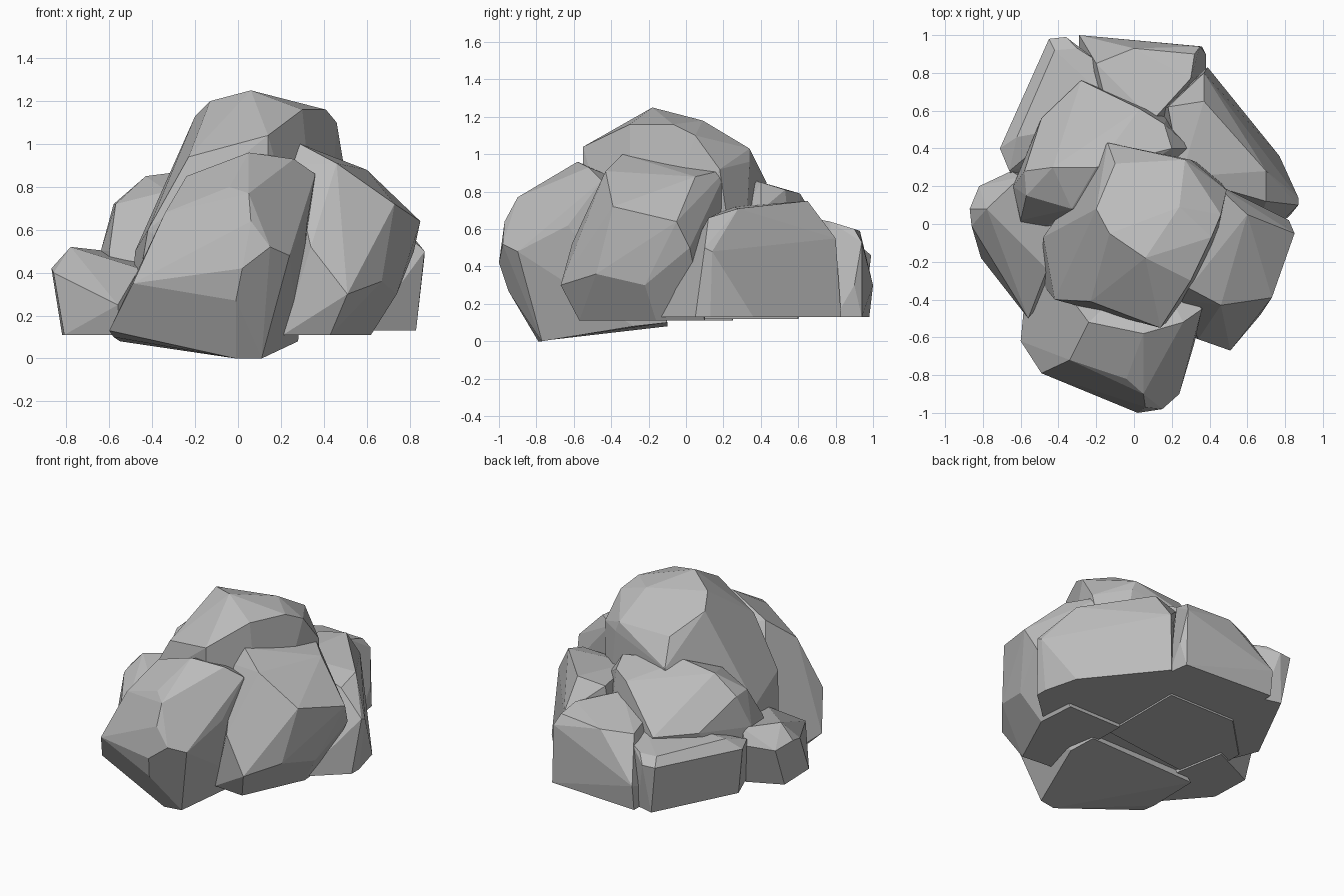
import bpy
import bmesh
import math

# Remove the default object only
default_object = bpy.data.objects.get("Cube")
if default_object:
    bpy.data.objects.remove(default_object, do_unlink=True)

# One plain stone colour for the whole pile
stone_grey = bpy.data.materials.new("stone_grey")
stone_grey.use_nodes = True
stone_colour = (.5, .5, .5, 1)
stone_grey.diffuse_color = stone_colour
stone_shader = stone_grey.node_tree.nodes["Principled BSDF"]
stone_shader.inputs["Base Color"].default_value = stone_colour
stone_shader.inputs["Roughness"].default_value = .9


def chiselled_rock(name, crown, waist, foot, ground):
    """Wrap a faceted convex boulder around its upper corners, its widest
    corners and a flat foot outline, then merge nearly flat facets."""
    corners = list(crown) + list(waist) + [(x, y, ground) for x, y in foot]
    bm = bmesh.new()
    for corner in corners:
        bm.verts.new(corner)
    hull = bmesh.ops.convex_hull(bm, input=bm.verts[:], use_existing_faces=False)
    spare = set(hull["geom_interior"]) | set(hull["geom_unused"])
    spare_corners = [item for item in spare if isinstance(item, bmesh.types.BMVert)]
    bmesh.ops.delete(bm, geom=spare_corners, context="VERTS")
    bmesh.ops.dissolve_limit(bm, angle_limit=math.radians(6),
                             verts=bm.verts[:], edges=bm.edges[:])
    bmesh.ops.recalc_face_normals(bm, faces=bm.faces[:])
    mesh = bpy.data.meshes.new(name)
    bm.to_mesh(mesh)
    bm.free()
    mesh.materials.append(stone_grey)
    rock = bpy.data.objects.new(name, mesh)
    bpy.context.scene.collection.objects.link(rock)
    return rock


# Tall boulder that carries the summit
chiselled_rock(
    "summit_rock",
    crown=[(.06, -.18, 1.25), (-.13, -.05, 1.2), (-.2, .08, 1.13),
           (-.1, .32, 1.02), (.24, .09, 1.18), (.41, -.07, 1.16),
           (.3, -.3, 1.16), (.46, .05, 1.1)],
    waist=[(.14, -.55, 1.04), (.14, -.55, .9), (-.23, -.41, .94),
           (-.42, -.4, .6), (-.48, -.07, .5), (-.14, .43, .85),
           (.27, .34, 1.03), (.3, .34, .96), (.49, .18, .92)],
    foot=[(-.5, -.3), (-.46, -.03), (-.1, .4), (.4, .3), (.4, -.3), (.1, -.5)],
    ground=.13)

# Leaning boulder at the front, resting on its lowest edge
chiselled_rock(
    "front_rock",
    crown=[(.05, -.58, .96), (.26, -.52, .93), (.36, -.45, .86),
           (-.24, -.52, .85), (-.04, -.82, .8), (.05, -.9, .77),
           (-.34, -.72, .68)],
    waist=[(.06, -.97, .64), (.15, -.98, .52), (.02, -1, .42),
           (.24, -.9, .48), (-.01, -.95, .27), (-.49, -.79, .35),
           (-.6, -.62, .13), (-.58, -.5, .1), (.32, -.63, .62),
           (.28, -.28, .08), (.25, -.1, .1), (-.55, -.1, .08), (.1, -.2, .8)],
    foot=[(-.01, -.79), (.11, -.77)],
    ground=0)

# Upright boulder at the front on the left
chiselled_rock(
    "left_front_rock",
    crown=[(.29, -.34, 1), (.46, -.43, .91), (.4, 0, .95),
           (.6, .05, .88), (.42, .22, .92)],
    waist=[(.34, -.61, .52), (.51, -.67, .3), (.73, -.39, .72),
           (.67, -.48, .36), (.85, -.05, .64), (.74, -.22, .3),
           (.82, .02, .5), (.25, -.4, .9)],
    foot=[(.21, -.55), (.43, -.57), (.62, -.16), (.6, .1), (.2, .1)],
    ground=.11)

# Long low boulder along the back on the left
chiselled_rock(
    "left_back_rock",
    crown=[(.7, .12, .66), (.7, .28, .71), (.37, .65, .75),
           (.18, .62, .72), (.37, .8, .55), (.25, .25, .72)],
    waist=[(.87, .1, .5), (.87, .14, .48)],
    foot=[(.6, -.16), (.83, .05), (.83, .13), (.77, .36), (.39, .83),
          (.1, .6), (.2, 0)],
    ground=.13)

# Low boulder at the very back
chiselled_rock(
    "back_rock",
    crown=[(-.2, .85, .58), (.1, .55, .68), (.3, .77, .64), (.32, .9, .6),
           (0, .93, .59), (-.15, .65, .6)],
    waist=[(-.29, 1, .3), (.35, .94, .53), (.38, .9, .3)],
    foot=[(-.29, .98), (.36, .94), (.38, .8), (.2, .5), (-.3, .5)],
    ground=.13)

# Broad slab behind the summit
chiselled_rock(
    "middle_slab",
    crown=[(-.43, .3, .85), (-.2, .3, .88), (.2, .4, .85), (.16, .53, .81),
           (.03, .61, .79), (-.28, .76, .54)],
    waist=[(-.49, .56, .55), (-.58, .28, .72), (-.64, .2, .5),
           (-.6, .02, .5), (-.57, .15, .72), (-.33, .08, .78), (.3, .4, .7)],
    foot=[(-.6, -.1), (-.6, .3), (-.3, .6), (.2, .6), (.2, 0)],
    ground=.12)

# Low wedge at the back on the right
chiselled_rock(
    "right_back_rock",
    crown=[(-.42, .92, .51), (-.3, .93, .51), (-.19, .86, .52),
           (-.62, .46, .51), (-.4, .5, .54), (-.15, .67, .55)],
    waist=[(-.45, .98, .46), (-.36, .99, .46), (-.71, .4, .44),
           (-.66, .28, .45)],
    foot=[(-.4, .95), (-.28, .92), (-.68, .4), (-.6, .2), (-.2, .4)],
    ground=.13)

# Small boulder on the right
chiselled_rock(
    "right_rock",
    crown=[(-.78, .08, .52), (-.6, .25, .5), (-.46, -.24, .42),
           (-.4, .1, .45)],
    waist=[(-.87, .08, .42), (-.86, -.01, .4), (-.82, .2, .38),
           (-.65, .28, .4), (-.56, -.5, .25)],
    foot=[(-.82, .1), (-.81, -.18), (-.55, -.48), (-.4, -.3), (-.5, .25)],
    ground=.11)
